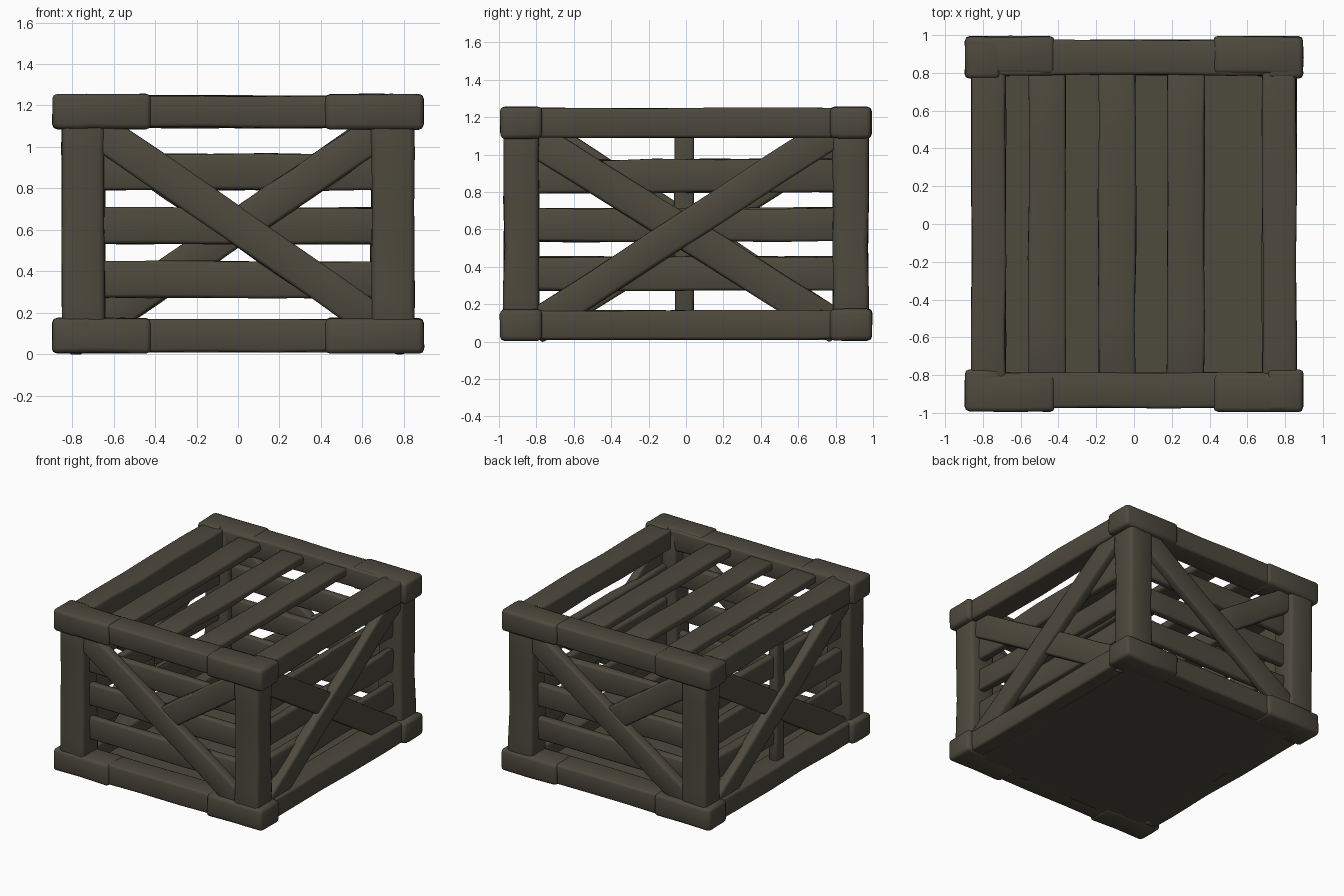
import bpy, bmesh, math, random
from mathutils import Vector

if "Cube" in bpy.data.objects:
    bpy.data.objects.remove(bpy.data.objects["Cube"])

random.seed(4)
wood = bpy.data.materials.new("dark weathered wood")
wood.diffuse_color = (0.075, 0.067, 0.047, 1)
wood.use_nodes = True
wood.node_tree.nodes["Principled BSDF"].inputs["Base Color"].default_value = wood.diffuse_color


def beam(name, a, b, width, thick, normal, waist=0.0, rough=0.005, bevel=0.016, segs=5):
    """Hewn plank from a to b; thick is measured along normal, waist thins the middle."""
    a, b, n = Vector(a), Vector(b), Vector(normal).normalized()
    side = (b - a).normalized().cross(n).normalized()
    bm = bmesh.new()
    rings = []
    for i in range(segs + 1):
        t = i / segs
        s = 1 - waist * math.sin(math.pi * t)
        ring = []
        for u, v in ((-1, -1), (1, -1), (1, 1), (-1, 1)):
            off = side * (u * width * s / 2 + random.uniform(-rough, rough))
            off += n * (v * thick * s / 2 + random.uniform(-rough, rough))
            ring.append(bm.verts.new(a.lerp(b, t) + off))
        rings.append(ring)
    for r, q in zip(rings, rings[1:]):
        for k in range(4):
            bm.faces.new((r[k], r[(k + 1) % 4], q[(k + 1) % 4], q[k]))
    bm.faces.new(rings[0][::-1])
    bm.faces.new(rings[-1])
    bmesh.ops.recalc_face_normals(bm, faces=bm.faces)
    sharp = [e for e in bm.edges if e.calc_face_angle(0) > 0.9]
    if bevel:
        bmesh.ops.bevel(bm, geom=sharp, offset=bevel, segments=2, profile=0.5, affect='EDGES')
    me = bpy.data.meshes.new(name)
    bm.to_mesh(me)
    bm.free()
    me.materials.append(wood)
    ob = bpy.data.objects.new(name, me)
    bpy.context.collection.objects.link(ob)
    bpy.ops.object.select_all(action='DESELECT')
    ob.select_set(True)
    bpy.context.view_layer.objects.active = ob
    bpy.ops.object.shade_smooth_by_angle(angle=math.radians(50))
    return ob


X, Y, Z = (1, 0, 0), (0, 1, 0), (0, 0, 1)

# Corner posts, slightly thinner at mid height
for sx in (-1, 1):
    for sy in (-1, 1):
        beam("corner_post", (sx * .745, sy * .88, .03), (sx * .745, sy * .88, 1.22),
             .21, .19, Y, waist=.02, bevel=.025)

# Bottom and top frames with thicker hewn ends
for level, z in (("bottom", .09), ("top", 1.17)):
    for s in (-1, 1):
        beam(level + "_cross_rail", (-.87, s * .88, z), (.87, s * .88, z), .155, .185, Y)
        beam(level + "_side_rail", (s * .77, -.97, z), (s * .77, .97, z), .155, .18, X)
        for e in (-1, 1):
            beam(level + "_rail_end", (e * .42, s * .893, z), (e * .895, s * .893, z),
                 .168, .20, Y, rough=.004, segs=2, bevel=.024)
            beam(level + "_side_rail_end", (s * .80, e * .77, z), (s * .80, e * .99, z),
                 .168, .19, X, rough=.004, segs=2, bevel=.024)

# Floor panel
beam("floor", (0, -.85, .032), (0, .85, .032), 1.5, .045, Z, rough=0, bevel=0, segs=1)

# Lid slats along the length
for x in (-.46, -.09, .275):
    beam("lid_slat", (x, -.86, 1.195), (x, .86, 1.195), .195, .06, Z, rough=.006)

# Horizontal wall slats
for s in (-1, 1):
    for z in (.36, .62, .88):
        beam("cross_wall_slat", (-.72, s * .865, z), (.72, s * .865, z), .175, .06, Y)
        beam("side_wall_slat", (s * .745, -.86, z + .005), (s * .745, .86, z + .005),
             .175, .06, X, rough=.009)

# Diagonal braces; opposite walls are half-turn copies
for s in (-1, 1):
    # front and back: one full brace and one half brace
    beam("cross_wall_brace", (s * .70, s * .918, 1.10), (-s * .70, s * .918, .13),
         .172, .08, Y, waist=.02)
    beam("cross_wall_half_brace", (-s * .70, s * .912, 1.09), (-s * .03, s * .912, .635),
         .17, .07, Y)
    # left and right: two full braces
    beam("side_wall_brace", (s * .80, -s * .82, .075), (s * .80, s * .82, 1.145),
         .17, .08, X, waist=.02)
    beam("side_wall_cross_brace", (s * .782, -s * .82, 1.09), (s * .782, s * .82, .07),
         .18, .06, X)

# Middle stud on the left wall
beam("left_stud", (-.77, -.01, .12), (-.77, -.01, 1.14), .10, .07, X)
